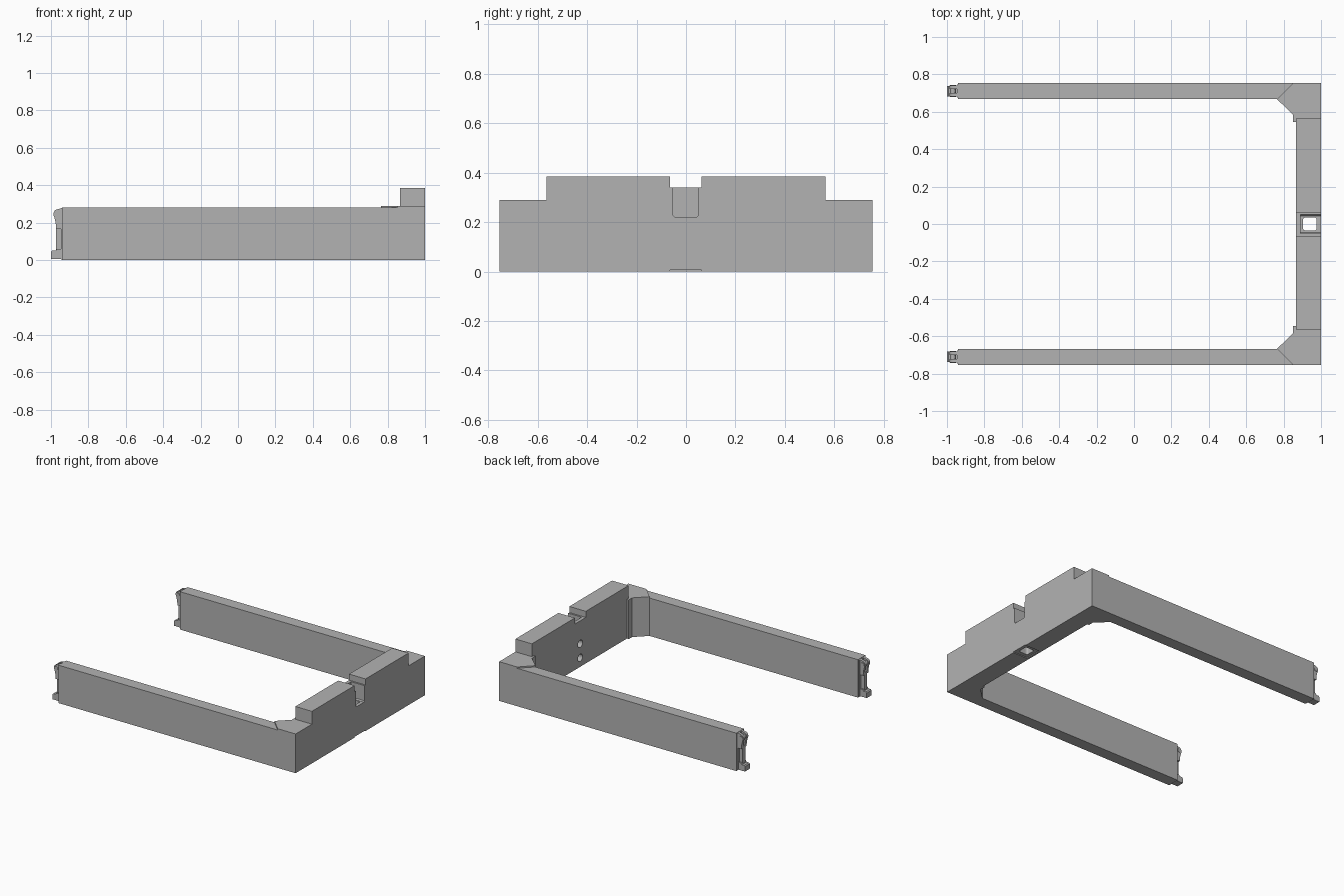
import bpy, bmesh, math
from mathutils import Matrix, Vector

cube = bpy.data.objects.get("Cube")
if cube:
    bpy.data.objects.remove(cube, do_unlink=True)

grey = bpy.data.materials.new("plain grey")
grey.use_nodes = True
grey.diffuse_color = (0.45, 0.45, 0.45, 1)
grey.node_tree.nodes["Principled BSDF"].inputs["Base Color"].default_value = (0.45, 0.45, 0.45, 1)


def finish(name, bm):
    bmesh.ops.recalc_face_normals(bm, faces=bm.faces)
    mesh = bpy.data.meshes.new(name)
    bm.to_mesh(mesh)
    bm.free()
    mesh.materials.append(grey)
    ob = bpy.data.objects.new(name, mesh)
    bpy.context.collection.objects.link(ob)
    return ob


def prism(name, profile, axis, lo, hi):
    """Extrude a flat profile along one axis; profile uses the other two axes in order."""
    bm = bmesh.new()
    rows = []
    for level in (lo, hi):
        row = []
        for a, b in profile:
            co = [a, b]
            co.insert("xyz".index(axis), level)
            row.append(bm.verts.new(co))
        rows.append(row)
    n = len(profile)
    bm.faces.new(rows[0])
    bm.faces.new(rows[1])
    for i in range(n):
        j = (i + 1) % n
        bm.faces.new((rows[0][i], rows[0][j], rows[1][j], rows[1][i]))
    return finish(name, bm)


def box(name, x, y, z):
    return prism(name, [(x[0], y[0]), (x[1], y[0]), (x[1], y[1]), (x[0], y[1])], "z", *z)


def disc(cx, cy, r, n=24):
    return [(cx + r * math.cos(2 * math.pi * i / n), cy + r * math.sin(2 * math.pi * i / n)) for i in range(n)]


def rounded_square(cx, cy, half, r):
    pts = []
    for k in range(4):
        a = math.pi / 2 * k
        sx, sy = ((1, 1), (-1, 1), (-1, -1), (1, -1))[k]
        for s in range(5):
            t = a + math.pi / 8 * s
            pts.append((cx + sx * (half - r) + r * math.cos(t), cy + sy * (half - r) + r * math.sin(t)))
    return pts


def combine(target, other, operation):
    mod = target.modifiers.new(operation.lower(), "BOOLEAN")
    mod.operation = operation
    mod.solver = "EXACT"
    mod.object = other
    bpy.context.view_layer.objects.active = target
    bpy.ops.object.modifier_apply(modifier=mod.name)
    bpy.data.objects.remove(other, do_unlink=True)


def flip(profile, s):
    return [(x, y * s) for x, y in profile]


# Raised cross beam
beam = box("frame", (0.865, 1), (-0.565, 0.565), (0, 0.385))

# Side arms and corner blocks with a diagonal gusset
arm = [(-0.94, 0.667), (0.765, 0.667), (0.853, 0.755), (-0.94, 0.755)]
corner = [(0.765, 0.667), (0.85, 0.585), (0.85, 0.545), (0.865, 0.545),
          (0.865, 0.565), (1, 0.565), (1, 0.755), (0.853, 0.755)]
for s in (-1, 1):
    combine(beam, prism("corner", flip(corner, s), "z", 0, 0.29), "UNION")
    combine(beam, prism("arm", flip(arm, s), "z", 0, 0.28), "UNION")

# Latch notch, pocket, vertical shaft, shallow base recess and screw holes
combine(beam, box("notch", (0.8, 1.1), (-0.065, 0.062), (0.34, 0.5)), "DIFFERENCE")
pocket = [(-0.052, 0.228), (-0.045, 0.22), (0.043, 0.22), (0.05, 0.228), (0.05, 0.36), (-0.052, 0.36)]
combine(beam, prism("pocket", pocket, "x", 0.89, 1.1), "DIFFERENCE")
combine(beam, prism("shaft", rounded_square(0.94, 0, 0.036, 0.014), "z", -0.1, 0.25), "DIFFERENCE")
combine(beam, box("base_recess", (0.88, 1.1), (-0.065, 0.062), (-0.1, 0.006)), "DIFFERENCE")
for z in (0.066, 0.17):
    combine(beam, prism("screw_hole", disc(0, z, 0.027), "x", 0.8, 0.93), "DIFFERENCE")

# Hinge fittings on the free ends of the arms
knuckle = [(-0.94, 0.165), (-0.972, 0.165), (-0.975, 0.2)]
knuckle += [(-0.965 + 0.022 * math.cos(a), 0.245 + 0.026 * math.sin(a))
            for a in [math.radians(220 - 20 * i) for i in range(7)]]
knuckle += [(-0.94, 0.278)]
foot = [(-0.94, 0.006), (-1, 0.006), (-1, 0.043), (-0.993, 0.05), (-0.975, 0.05), (-0.968, 0.06), (-0.94, 0.06)]
for s, side in ((-1, "front"), (1, "back")):
    c = 0.711 * s
    box(side + "_end_plate", (-0.946, -0.939), (c - 0.034, c + 0.034), (0.004, 0.276))
    box(side + "_web", (-0.973, -0.945), (c - 0.016, c + 0.016), (0.05, 0.18))
    for k, tag in ((-1, "outer"), (1, "inner")):
        m = c + k * 0.02
        prism(side + "_" + tag + "_knuckle", knuckle, "y", m - 0.01, m + 0.01)
    pin = prism(side + "_pin", disc(-0.968, 0.245, 0.015, 16), "y", c - 0.033, c + 0.033)
    prism(side + "_foot", foot, "y", c - 0.028, c + 0.028)
    for p in (pin,):
        bpy.ops.object.select_all(action="DESELECT")
        p.select_set(True)
        bpy.context.view_layer.objects.active = p
        bpy.ops.object.shade_smooth_by_angle()
